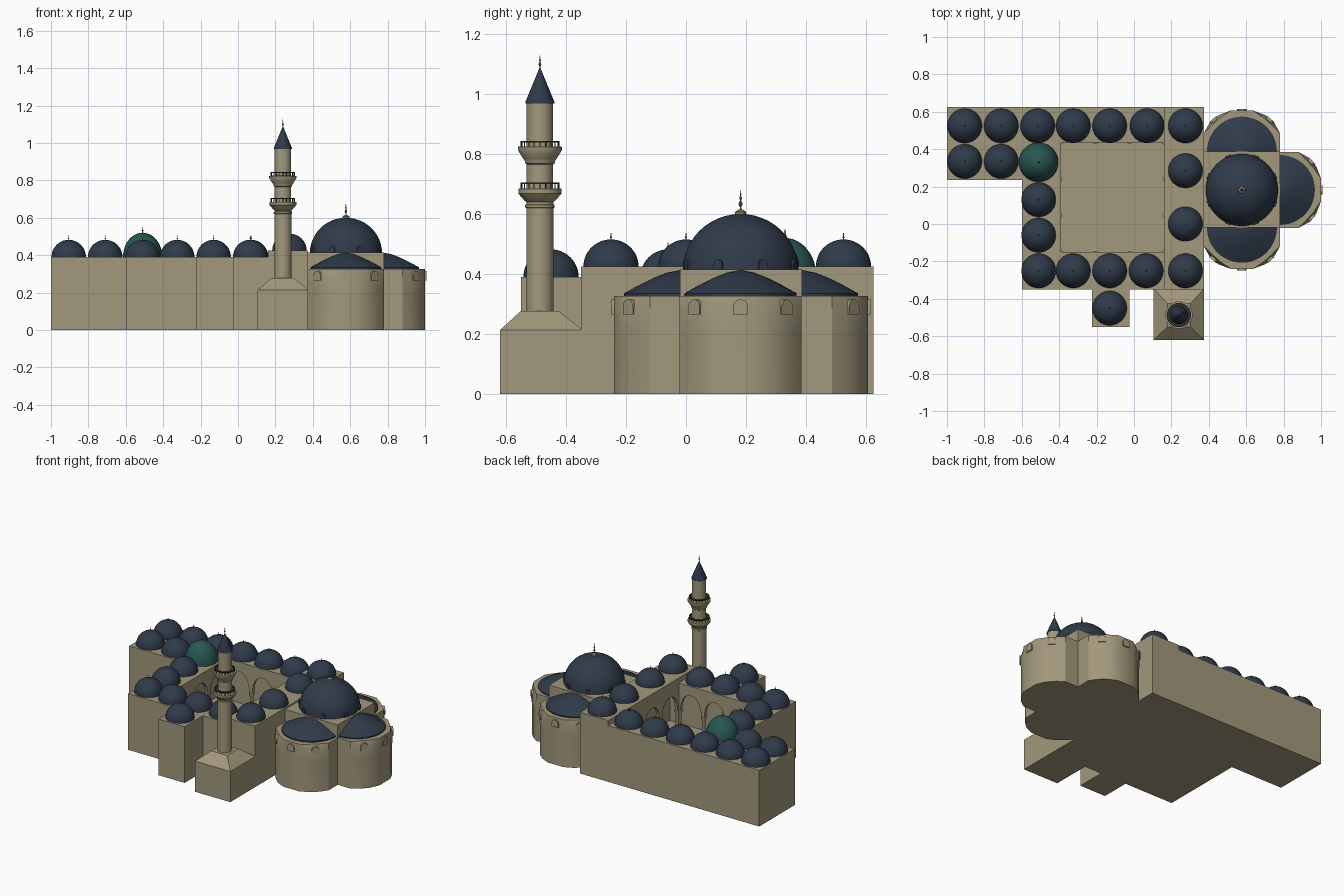
import bpy, bmesh, math
from mathutils import Matrix, Vector

if "Cube" in bpy.data.objects:
    bpy.data.objects.remove(bpy.data.objects["Cube"])


def material(name, rgb):
    m = bpy.data.materials.new(name)
    m.diffuse_color = (*rgb, 1)
    m.use_nodes = True
    m.node_tree.nodes["Principled BSDF"].inputs["Base Color"].default_value = m.diffuse_color
    return m


STONE = material("sandstone", (0.36, 0.315, 0.2))
NAVY = material("navy_lead", (0.029, 0.043, 0.068))
GREEN = material("green_dome", (0.022, 0.095, 0.085))
METAL = material("finial_metal", (0.2, 0.18, 0.11))
DARK = material("dark_iron", (0.03, 0.03, 0.028))


def make(name, verts, faces, mat, smooth=None):
    me = bpy.data.meshes.new(name)
    me.from_pydata(verts, [], faces)
    bm = bmesh.new()
    bm.from_mesh(me)
    bmesh.ops.remove_doubles(bm, verts=bm.verts, dist=1e-5)
    bmesh.ops.recalc_face_normals(bm, faces=bm.faces)
    bm.to_mesh(me)
    bm.free()
    me.materials.append(mat)
    ob = bpy.data.objects.new(name, me)
    bpy.context.collection.objects.link(ob)
    if smooth:
        bpy.ops.object.select_all(action='DESELECT')
        ob.select_set(True)
        bpy.context.view_layer.objects.active = ob
        bpy.ops.object.shade_smooth_by_angle(angle=math.radians(smooth))
    return ob


def loft(name, rings, mat, smooth=None):
    """Skin a stack of equal-length closed rings and cap both ends."""
    n = len(rings[0])
    verts = [tuple(p) for r in rings for p in r]
    faces = [(k * n + i, k * n + (i + 1) % n, (k + 1) * n + (i + 1) % n, (k + 1) * n + i)
             for k in range(len(rings) - 1) for i in range(n)]
    faces += [tuple(range(n)), tuple(range((len(rings) - 1) * n, len(rings) * n))]
    return make(name, verts, faces, mat, smooth)


def rect(x0, x1, y0, y1, z):
    return [(x0, y0, z), (x1, y0, z), (x1, y1, z), (x0, y1, z)]


def box(name, x0, x1, y0, y1, z0, z1, mat=STONE):
    return loft(name, [rect(x0, x1, y0, y1, z0), rect(x0, x1, y0, y1, z1)], mat)


def lathe(name, x, y, profile, mat, n=32, smooth=35):
    rings = [[(x + r * math.cos(2 * math.pi * i / n), y + r * math.sin(2 * math.pi * i / n), z)
              for i in range(n)] for r, z in profile]
    return loft(name, rings, mat, smooth)


def finial(x, y, z, h, r):
    p = [(.5, -.1), (.5, .05), (.25, .15), (.7, .24), (1, .32), (.7, .4), (.25, .48), (.6, .55),
         (.6, .6), (.2, .67), (.4, .73), (.15, .8), (.03, 1)]
    lathe("finial", x, y, [(a * r, z + b * h) for a, b in p], METAL, 8)


def dome(name, x, y, z, r, h, mat, n=40):
    steps = 12
    prof = [(max(r * math.cos(math.pi / 2 * k / steps), .0008),
             z + h * math.sin(math.pi / 2 * k / steps)) for k in range(steps + 1)]
    lathe(name, x, y, [(r, z - .005)] + prof, mat, n)


# --- west wing, porch and courtyard walls
box("west_wing", -1, -.58, .235, .625, 0, .39)
box("entrance_porch", -.225, -.025, -.55, -.34, 0, .39)
box("court_floor", -.6, .375, -.35, .625, 0, .01)
box("south_wall", -.6, .16, -.35, -.33, 0, .39)
box("north_wall", -.6, .16, .605, .625, 0, .39)
box("west_wall", -.6, -.58, -.35, .625, 0, .39)
box("hall_south_wall", .16, .375, -.35, -.33, 0, .425)
box("hall_north_wall", .16, .375, .605, .625, 0, .425)
box("hall_east_wall", .355, .375, -.35, .625, 0, .425)

# --- gallery roofs
box("south_roof", -.6, .16, -.35, -.15, .355, .39)
box("north_roof", -.6, .16, .435, .625, .355, .39)
box("west_roof", -.6, -.39, -.35, .625, .355, .39)
box("hall_roof", .16, .375, -.35, .625, .385, .425)


# --- arcades: a strip of wall with pointed arches, on round columns
def arcade(name, a, b, bays, fixed, along_x, side, top):
    step, spring, apex = (b - a) / bays, .2, .325
    line = []
    for k in range(bays):
        c, w = a + (k + .5) * step, step / 2 - .012
        line.append((a + k * step, spring))
        pts = []
        for j in range(9):
            t = j / 8
            pts.append((w * (1 - t ** 1.9), spring + (apex - spring) * math.sin(t * math.pi / 2) ** .95))
        line += [(c - u, z) for u, z in pts] + [(c + u, z) for u, z in reversed(pts[:-1])]
    line += [(b, spring), (b, top), (a, top)]
    place = (lambda u, v, z: (u, v, z)) if along_x else (lambda u, v, z: (v, u, z))
    loft(name, [[place(u, v, z) for u, z in line] for v in (fixed, fixed + side * .022)], STONE)
    for k in range(bays + 1):
        x, y, _ = place(a + k * step, fixed + side * .011, 0)
        lathe("arcade_column", x, y, [(.018, .005), (.018, .02), (.012, .028), (.011, .17),
                                      (.018, .19), (.018, .202)], STONE, 12)


arcade("south_arcade", -.39, .16, 3, -.15, True, -1, .388)
arcade("north_arcade", -.39, .16, 3, .435, True, 1, .388)
arcade("west_arcade", -.15, .435, 3, -.39, False, -1, .388)
arcade("hall_arcade", -.15, .435, 3, .16, False, 1, .42)

# --- small domes over every bay
spots = [(x, .525) for x in (-.905, -.71, -.515, -.325, -.13, .07)]
spots += [(x, -.25) for x in (-.51, -.325, -.13, .065)]
spots += [(-.905, .335), (-.71, .335), (-.51, .13), (-.51, -.06), (-.13, -.45)]
for x, y in spots:
    dome("small_dome", x, y, .39, .092, .092, NAVY)
    finial(x, y, .481, .028, .004)
for y in (.525, .285, .0, -.25):
    dome("hall_dome", .275, y, .425, .092, .09, NAVY)
    finial(.275, y, .514, .028, .004)
dome("green_dome", -.51, .33, .39, .105, .13, GREEN)
finial(-.51, .33, .519, .036, .005)

# --- sanctuary block with the great dome
CX, CY = .577, .182
box("sanctuary_block", .37, .78, -.02, .387, 0, .415)
dome("great_dome", CX, CY, .41, .193, .19, NAVY, 64)
lathe("finial_base", CX, CY, [(.02, .595), (.018, .607), (.006, .615)], METAL, 16)
finial(CX, CY, .61, .075, .007)


def arch_plate(name, origin, facing, w, h, depth, mat):
    """Round-headed plate standing on a wall; facing is its outward angle."""
    out = Vector((math.cos(facing), math.sin(facing), 0))
    side = Vector((-out.y, out.x, 0))
    pts = [(-w, 0), (w, 0)] + [(w * math.cos(math.pi * j / 10), h - w + w * math.sin(math.pi * j / 10))
                               for j in range(11)][1:-1]
    pts = [(-w, 0), (w, 0), (w, h - w)] + pts[2:] + [(-w, h - w)]
    o = Vector(origin)
    loft(name, [[o + side * u + Vector((0, 0, z)) + out * d for u, z in pts] for d in (-depth, .008)], mat)


for k in range(8):
    a = math.radians(22.5 + 45 * k)
    arch_plate("dome_dormer", (CX + .19 * math.cos(a), CY + .19 * math.sin(a), .412), a, .015, .036, .03, NAVY)

# --- three apses with faceted walls, half-cone roofs and windows
HALF = [(.203, -.02), (.203, .1), (.175, .15), (.125, .195), (.06, .22)]
OUTLINE = HALF + [(-u, v) for u, v in reversed(HALF)]
for label, ox, oy, ang in (("east", .78, CY, 0), ("south", CX, -.02, -90), ("north", CX, .387, 90)):
    a = math.radians(ang)
    spin = Matrix.Translation((ox, oy, 0)) @ Matrix.Rotation(a, 4, 'Z')

    def ring(z, corner):
        pts = []
        for u, v in OUTLINE:
            s = corner if .14 < v < .2 else 1
            pts.append(spin @ Vector((v * s, u * s, z)))
        return pts
    loft(label + "_apse", [ring(0, .98), ring(.21, .98), ring(.285, 1), ring(.327, .93)], STONE, 30)
    # roof: gently convex half cone
    prof = [(.187, .32), (.187, .335), (.14, .361), (.09, .386), (.045, .404), (.0008, .413)]
    loft(label + "_apse_roof", [[spin @ Vector((r * math.sin(math.pi * i / 24), r * math.cos(math.pi * i / 24), z))
                                 for i in range(25)] for r, z in prof], NAVY, 30)
    # windows: one in the middle, one on each corner facet
    for th, u, v in ((0, 0, .22), (42, .15, .168), (-42, -.15, .168), (28, .092, .203), (-28, -.092, .203)):
        if abs(th) == 28:
            continue
        arch_plate("apse_window", spin @ Vector((v, u, .265)), a + math.radians(th), .025, .05, .03, STONE)

# round window on the east apse
rings = [[(x, CY + .025 * math.cos(i * math.pi / 12), .208 + .025 * math.sin(i * math.pi / 12))
          for i in range(24)] for x in (.98, 1.0)]
loft("round_window", rings, STONE)

# --- minaret: chamfered base, shaft with two balconies, cone cap
MX, MY = .24, -.487
loft("minaret_base", [rect(.105, .375, -.62, -.345, 0), rect(.105, .375, -.62, -.345, .213),
                      rect(.178, .302, -.55, -.425, .277)], STONE)
shaft = [(.045, .27), (.045, .62), (.049, .622), (.049, .63), (.045, .632), (.045, .64), (.052, .645),
         (.072, .668), (.072, .684), (.044, .685), (.044, .765), (.05, .77), (.05, .776), (.056, .785),
         (.073, .812), (.073, .824), (.044, .825), (.044, .972)]
lathe("minaret_shaft", MX, MY, shaft, STONE, 32)
lathe("minaret_cap", MX, MY, [(.048, .968), (.048, .974), (.0012, 1.088)], NAVY, 32)
finial(MX, MY, 1.082, .053, .005)
for z in (.684, .823):
    for k in range(20):
        t = 2 * math.pi * k / 20
        lathe("balcony_post", MX + .063 * math.cos(t), MY + .063 * math.sin(t),
              [(.002, z), (.002, z + .018)], DARK, 6)
    lathe("balcony_rail", MX, MY, [(.065, z + .016), (.065, z + .021), (.06, z + .021), (.06, z + .016),
                                   (.065, z + .016)], DARK, 32)
